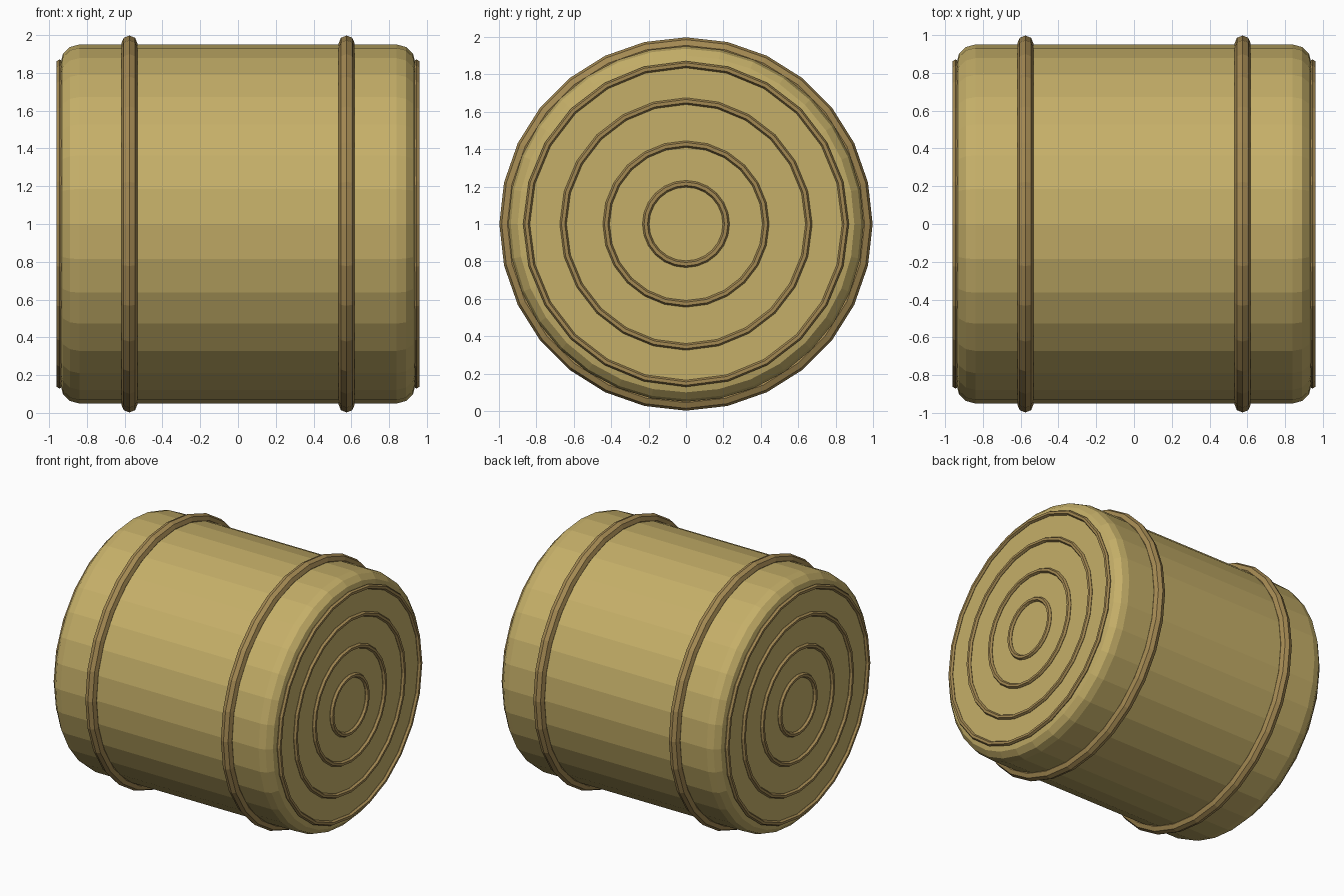
import bpy, math

if "Cube" in bpy.data.objects:
    bpy.data.objects.remove(bpy.data.objects["Cube"])

def material(name, rgb):
    m = bpy.data.materials.new(name)
    m.diffuse_color = (*rgb, 1)
    m.use_nodes = True
    m.node_tree.nodes["Principled BSDF"].inputs["Base Color"].default_value = m.diffuse_color
    return m

straw = material("straw", (0.56, 0.43, 0.14))
twine = material("dark_straw", (0.37, 0.25, 0.085))

def lathe(name, profile, sides, mat, closed):
    """Revolve (x, radius) points about the x axis at z = 1."""
    n = len(profile)
    verts, faces = [], []
    for i in range(sides):
        a = 2 * math.pi * i / sides
        verts += [(x, r * math.sin(a), 1 + r * math.cos(a)) for x, r in profile]
    for i in range(sides):
        j = (i + 1) % sides
        for k in range(n if closed else n - 1):
            l = (k + 1) % n
            faces.append((i * n + k, i * n + l, j * n + l, j * n + k))
    if not closed:
        faces.append([i * n for i in range(sides)])
        faces.append([i * n + n - 1 for i in reversed(range(sides))])
    me = bpy.data.meshes.new(name)
    me.from_pydata(verts, [], faces)
    me.materials.append(mat)
    ob = bpy.data.objects.new(name, me)
    bpy.context.collection.objects.link(ob)
    return ob

def ring(name, x, major, minor, sides, section):
    steps = [2 * math.pi * k / section for k in range(section)]
    pts = [(x - minor * math.sin(t), major + minor * math.cos(t)) for t in steps]
    return lathe(name, pts, sides, twine, True)

# Rolled bale with rounded rims
half = [(0.94, 0.85), (0.927, 0.90), (0.89, 0.937), (0.84, 0.95)]
lathe("bale_body", [(-x, r) for x, r in half] + half[::-1], 32, straw, False)

for side, s in (("left", -1), ("right", 1)):
    # Binding bands
    ring(f"{side}_band", s * 0.575, 0.955, 0.043, 28, 8)
    # Coil rings on the end faces
    for i, r in enumerate((0.215, 0.427, 0.657, 0.853)):
        ring(f"{side}_coil_{i + 1}", s * 0.945, r, 0.018, 24, 6)
